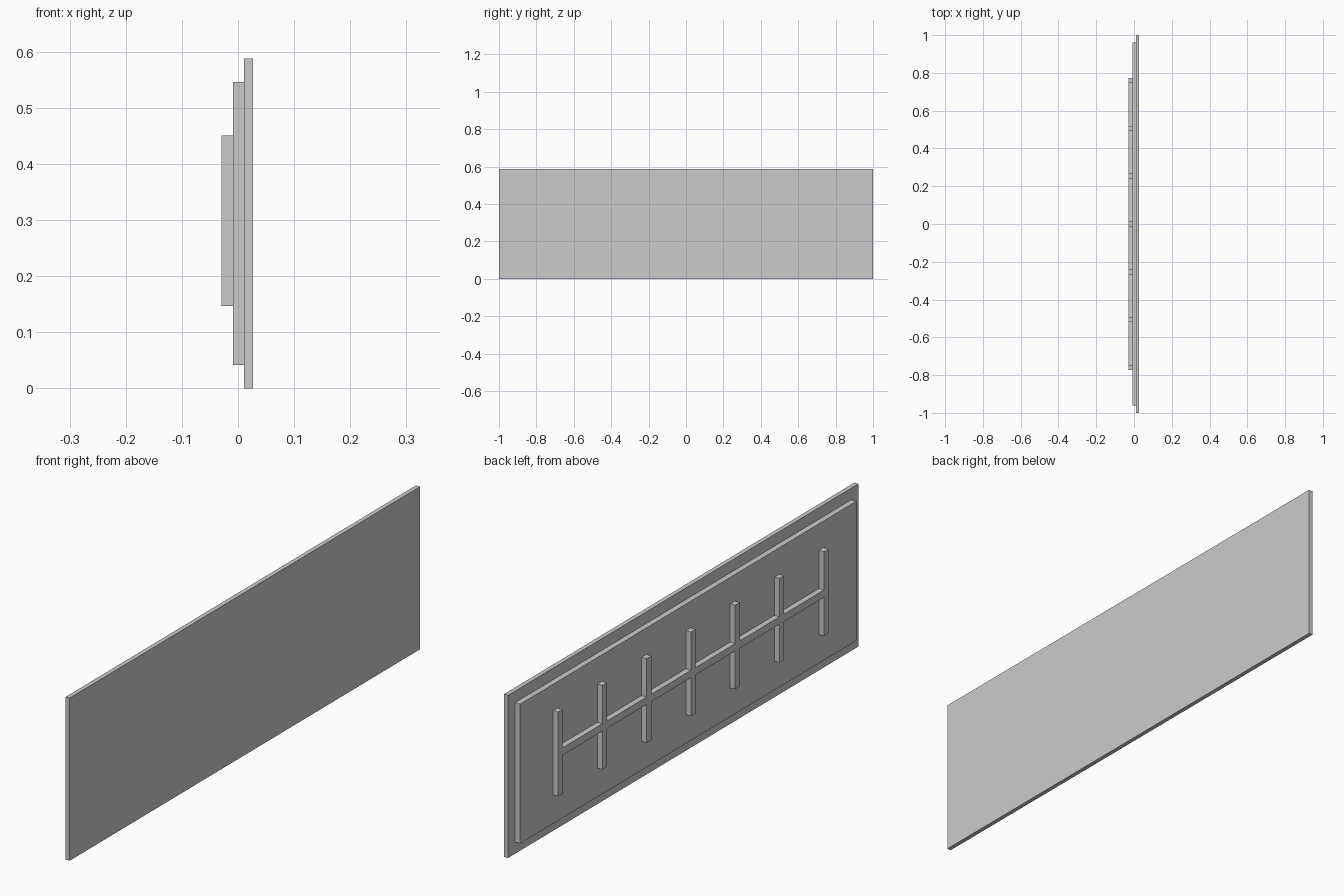
import bpy
import bmesh

cube = bpy.data.objects.get("Cube")
if cube:
    bpy.data.objects.remove(cube, do_unlink=True)

grey = bpy.data.materials.new("light grey")
grey.use_nodes = True
colour = (0.6, 0.6, 0.6, 1)
grey.diffuse_color = colour
grey.node_tree.nodes["Principled BSDF"].inputs["Base Color"].default_value = colour

MID_Z = 0.294


def slab(name, outline, x0, x1, z_mid):
    """Extrude a (y, z) outline from x0 to x1."""
    bm = bmesh.new()
    face = bm.faces.new([bm.verts.new((x0, y, z + z_mid)) for y, z in outline])
    ext = bmesh.ops.extrude_face_region(bm, geom=[face])
    moved = [g for g in ext["geom"] if isinstance(g, bmesh.types.BMVert)]
    bmesh.ops.translate(bm, verts=moved, vec=(x1 - x0, 0, 0))
    bmesh.ops.recalc_face_normals(bm, faces=bm.faces)
    mesh = bpy.data.meshes.new(name)
    bm.to_mesh(mesh)
    bm.free()
    mesh.materials.append(grey)
    obj = bpy.data.objects.new(name, mesh)
    bpy.context.collection.objects.link(obj)
    return obj


def rectangle(half_y, half_z):
    return [(-half_y, -half_z), (half_y, -half_z), (half_y, half_z), (-half_y, half_z)]


# Two stacked plates
slab("base_plate", rectangle(1, MID_Z), 0.011, 0.027, MID_Z)
slab("raised_panel", rectangle(0.96, 0.252), -0.009, 0.011, MID_Z)

# Seven upright ribs joined by one horizontal bar, as a single outline
count, pitch, half_rib, half_bar, half_height = 7, 0.253, 0.0135, 0.0135, 0.152
upper = []
for i in range(count):
    y = (i - (count - 1) / 2) * pitch
    if i > 0:
        upper.append((y - half_rib, half_bar))
    upper += [(y - half_rib, half_height), (y + half_rib, half_height)]
    if i < count - 1:
        upper.append((y + half_rib, half_bar))
lower = [(-y, -z) for y, z in upper]
slab("rib_lattice", upper + lower, -0.029, -0.009, 0.2985)
